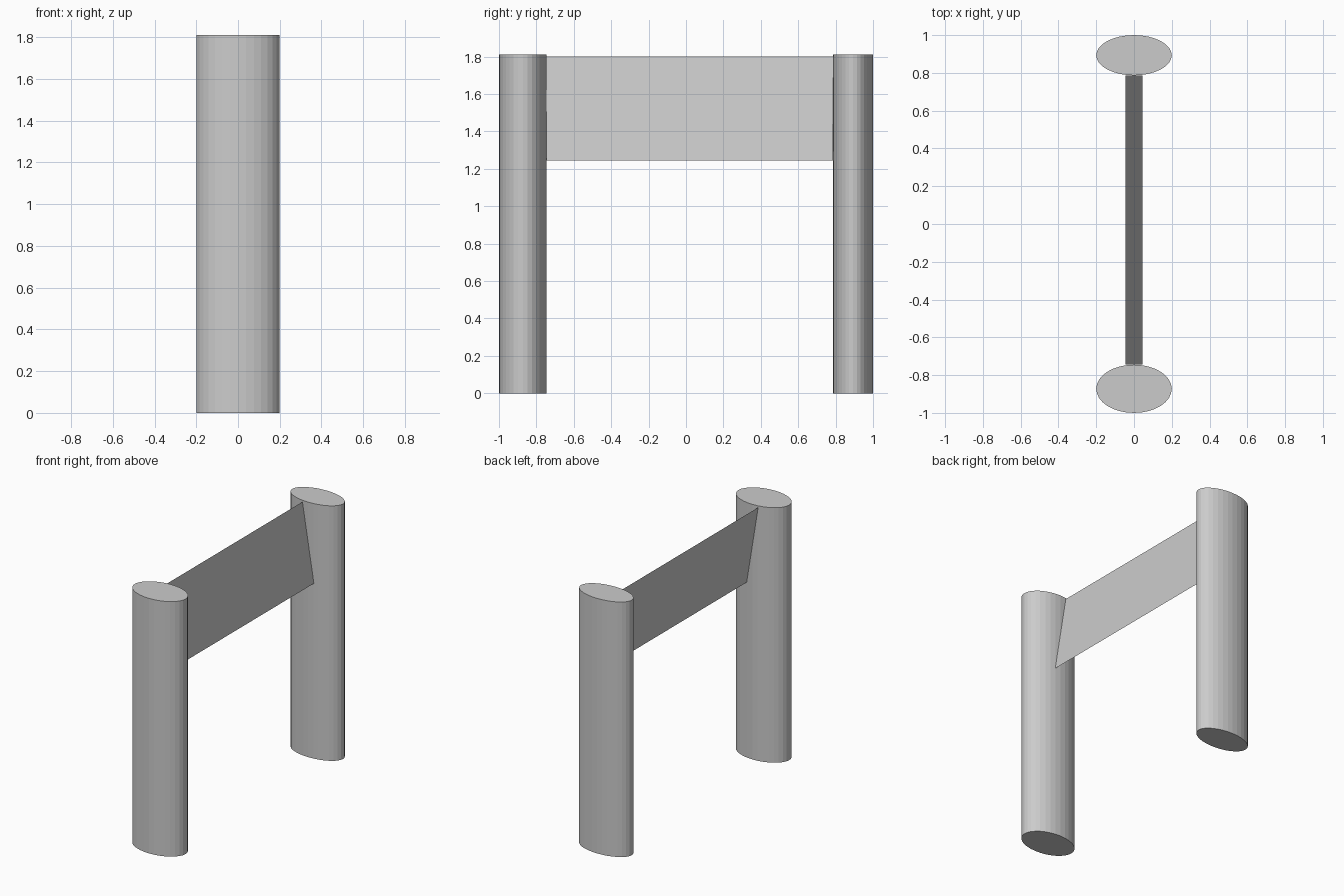
import bpy

if "Cube" in bpy.data.objects:
    bpy.data.objects.remove(bpy.data.objects["Cube"])

HEIGHT = 1.81


def post(name, y_min, y_max):
    # Upright with an elliptical cross-section
    bpy.ops.mesh.primitive_cylinder_add(
        vertices=32, radius=1, depth=HEIGHT,
        location=(0, (y_min + y_max) / 2, HEIGHT / 2))
    obj = bpy.context.object
    obj.name = name
    obj.scale = (0.2, (y_max - y_min) / 2, 1)
    bpy.ops.object.transform_apply(location=False, rotation=False, scale=True)
    return obj


post("front_post", -1.0, -0.745)
post("back_post", 0.787, 1.0)

# Thin tilted panel spanning the posts, leaning towards -x at the top
mesh = bpy.data.meshes.new("panel")
mesh.from_pydata(
    [(0.045, -0.745, 1.245), (0.045, 0.787, 1.245),
     (-0.045, 0.787, 1.80), (-0.045, -0.745, 1.80)],
    [], [(0, 1, 2, 3)])
panel = bpy.data.objects.new("panel", mesh)
bpy.context.collection.objects.link(panel)
